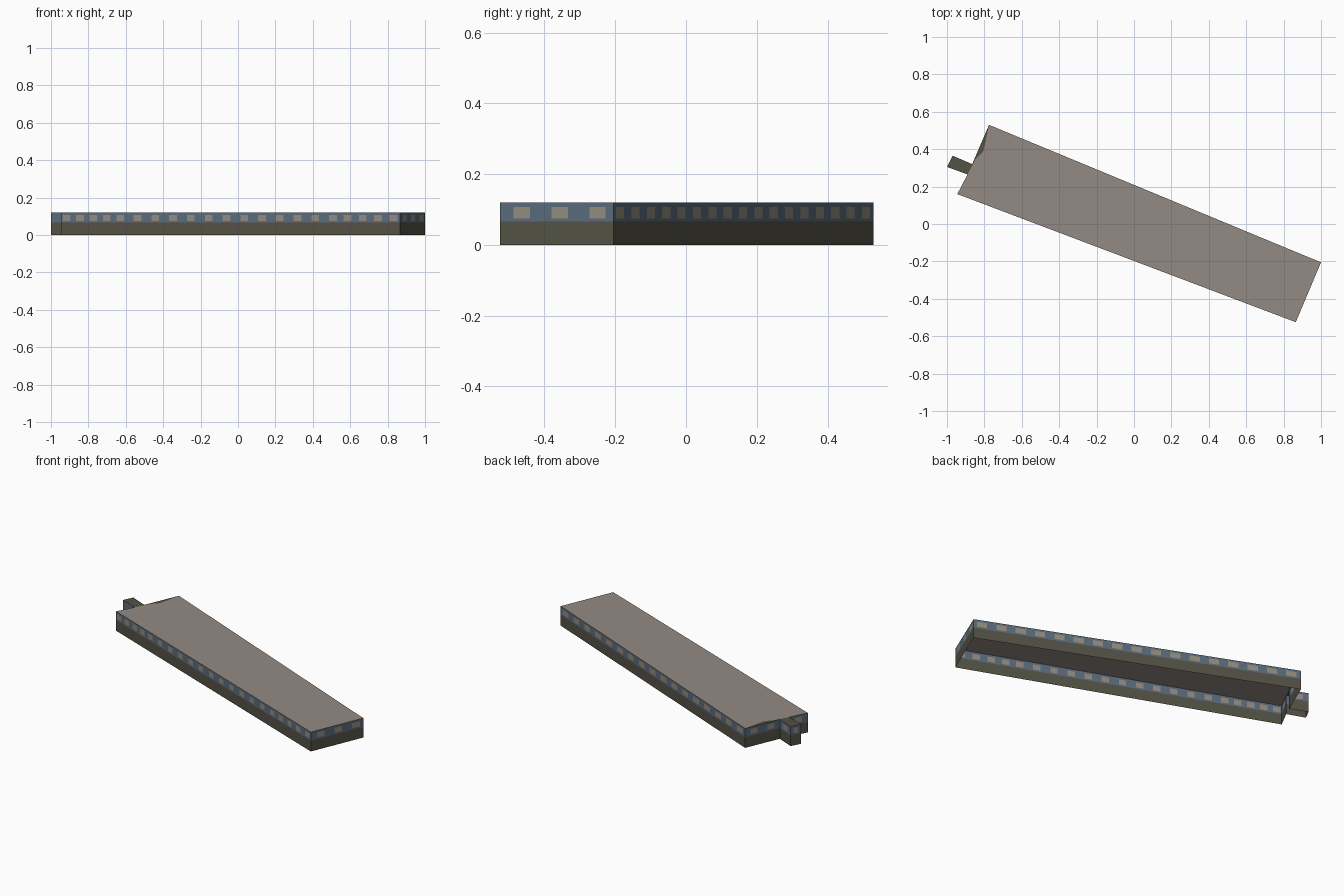
import bpy, bmesh
from mathutils import Vector

if "Cube" in bpy.data.objects:
    bpy.data.objects.remove(bpy.data.objects["Cube"])


def lin(c):
    c /= 255
    return c / 12.92 if c <= 0.04045 else ((c + 0.055) / 1.055) ** 2.4


def material(name, r, g, b):
    m = bpy.data.materials.new(name)
    m.diffuse_color = (lin(r), lin(g), lin(b), 1)
    m.use_nodes = True
    m.node_tree.nodes["Principled BSDF"].inputs["Base Color"].default_value = m.diffuse_color
    return m


OLIVE = material("dark_olive_base", 84, 82, 69)
BLUE = material("slate_blue_band", 90, 107, 124)
TAN = material("tan_window", 148, 139, 126)
ROOF = material("taupe_roof", 148, 138, 130)

H = 0.12                                 # wall height
LEVELS = [0, 0.066, 0.075, 0.107, H]     # base, sill, window, lintel


def make_object(name, bm, mats):
    me = bpy.data.meshes.new(name)
    bm.to_mesh(me)
    bm.free()
    for m in mats:
        me.materials.append(m)
    ob = bpy.data.objects.new(name, me)
    bpy.context.collection.objects.link(ob)
    return ob


def wall(name, a, b, centres, width=0.046):
    """Wall sheet from a to b, windows cut in at the given 0-1 positions."""
    a, b = Vector(a), Vector(b)
    half = width / (b - a).length / 2
    cols = [0] + [t + s for t in centres for s in (-half, half)] + [1]
    bm = bmesh.new()
    grid = [[bm.verts.new((*a.lerp(b, t), z)) for z in LEVELS] for t in cols]
    for i in range(len(cols) - 1):
        for j in range(len(LEVELS) - 1):
            f = bm.faces.new((grid[i][j], grid[i + 1][j],
                              grid[i + 1][j + 1], grid[i][j + 1]))
            window = i % 2 == 1 and j == 2
            f.material_index = 0 if j == 0 else 2 if window else 1
    make_object(name, bm, [OLIVE, BLUE, TAN])


def slab(name, pts, mat):
    bm = bmesh.new()
    bm.faces.new([bm.verts.new((x, y, H)) for x, y in pts])
    make_object(name, bm, [mat])


# Footprint corners, counter-clockwise
FL, FR = (-0.945, 0.16), (0.865, -0.525)
BR, BL = (1.0, -0.205), (-0.775, 0.53)
P1, P2, P3, P4 = (-0.865, 0.32), (-0.97, 0.365), (-1.0, 0.305), (-0.89, 0.265)

# Long front wall: closer window spacing towards both ends
xs = ([-0.917 + 0.072 * i for i in range(5)]
      + [-0.537 + 0.095 * i for i in range(12)]
      + [0.585 + 0.082 * i for i in range(4)])
wall("front_wall", FL, FR, [(x - FL[0]) / (FR[0] - FL[0]) for x in xs], 0.044)

# Right end and long back wall
wall("right_wall", FR, BR, [0.19, 0.525, 0.86], 0.05)
ys = [-0.186 + 0.0434 * i for i in range(17)]
wall("back_wall", BR, BL, [(y - BR[1]) / (BL[1] - BR[1]) for y in ys], 0.06)

# Left end, broken by the small porch
wall("left_wall_back", BL, P1, [0.25, 0.75])
wall("porch_back", P1, P2, [0.5])
wall("porch_end", P2, P3, [0.5], 0.03)
wall("porch_front", P3, P4, [])
wall("left_wall_front", P4, FL, [0.5])

# Flat roof, with the darker porch roof running along the left edge
S1, S2 = (-0.805, 0.39), (-0.848, 0.345)
slab("main_roof", [FL, FR, BR, BL, S1, S2, P4], ROOF)
slab("porch_roof", [P4, S2, S1, BL, P1, P2, P3], OLIVE)
